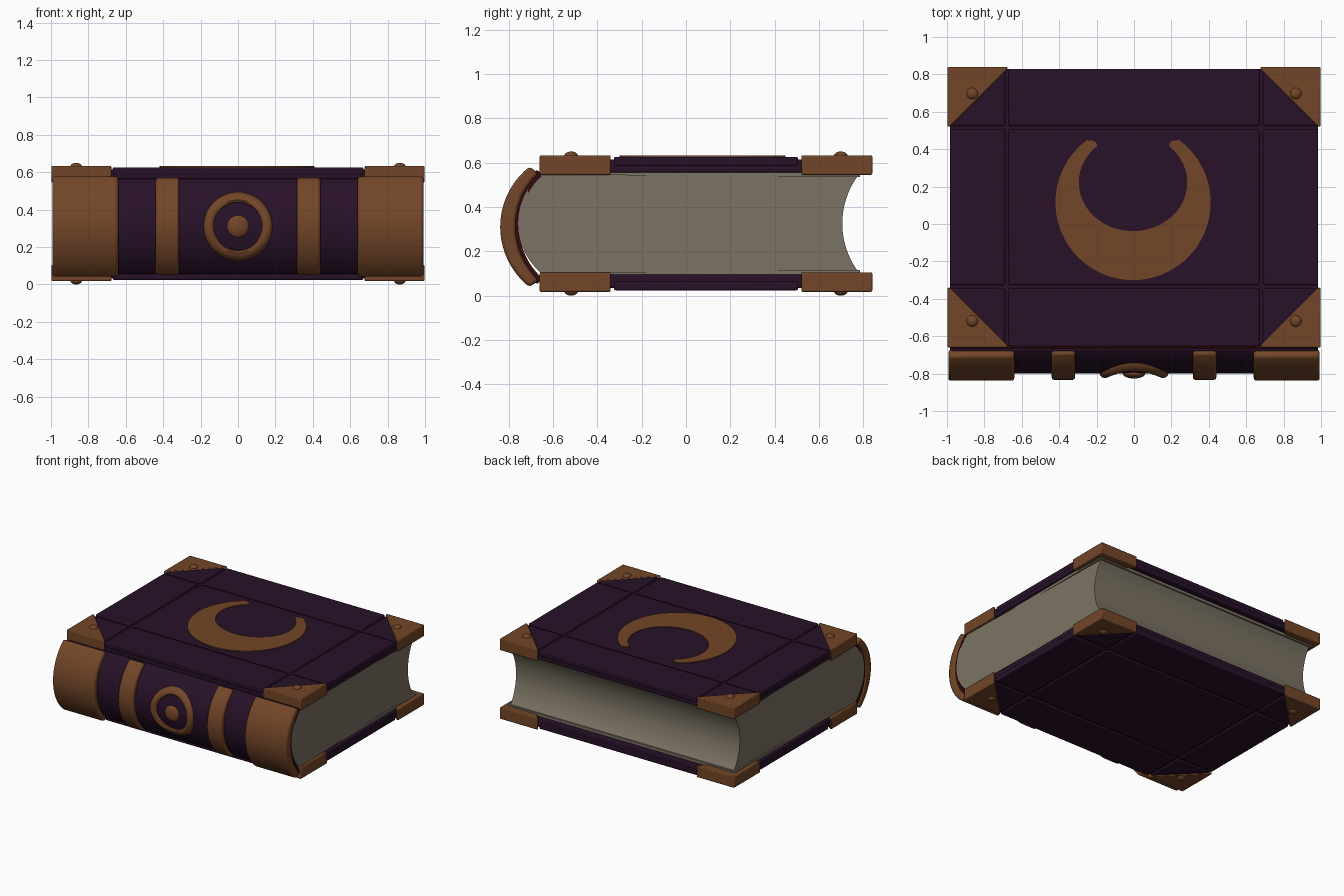
import bpy, bmesh, math
from mathutils import Vector

if "Cube" in bpy.data.objects:
    bpy.data.objects.remove(bpy.data.objects["Cube"])


def material(name, rgb):
    m = bpy.data.materials.new(name)
    m.diffuse_color = (*rgb, 1)
    m.use_nodes = True
    m.node_tree.nodes["Principled BSDF"].inputs["Base Color"].default_value = m.diffuse_color
    return m


PURPLE = material("dark purple cover", (0.021, 0.0055, 0.022))
BROWN = material("brown leather", (0.17, 0.061, 0.021))
PAPER = material("grey paper", (0.20, 0.172, 0.128))
MAROON = material("maroon lining", (0.035, 0.003, 0.004))
MID = 0.325       # mirror height of the two covers
SPINE_Z = 0.31    # middle height of the spine


def finish(ob, mat, bevel=0, segments=2):
    ob.data.materials.append(mat)
    bpy.ops.object.select_all(action='DESELECT')
    ob.select_set(True)
    bpy.context.view_layer.objects.active = ob
    if bevel:
        b = ob.modifiers.new("bevel", 'BEVEL')
        b.width, b.segments = bevel, segments
        b.limit_method, b.angle_limit = 'ANGLE', math.radians(40)
    bpy.ops.object.shade_smooth_by_angle(angle=math.radians(35))
    return ob


def prism(name, pts, lo, hi, mat, axis='Z', bevel=0):
    """Extrude an outline: (x, y) along Z, or (y, z) along X."""
    def place(p, h):
        return (p[0], p[1], h) if axis == 'Z' else (h, p[0], p[1])
    bm = bmesh.new()
    a = [bm.verts.new(place(p, lo)) for p in pts]
    b = [bm.verts.new(place(p, hi)) for p in pts]
    bm.faces.new(a)
    bm.faces.new(b)
    for i in range(len(pts)):
        j = (i + 1) % len(pts)
        bm.faces.new((a[i], a[j], b[j], b[i]))
    bmesh.ops.recalc_face_normals(bm, faces=bm.faces)
    me = bpy.data.meshes.new(name)
    bm.to_mesh(me)
    bm.free()
    ob = bpy.data.objects.new(name, me)
    bpy.context.collection.objects.link(ob)
    return finish(ob, mat, bevel)


def rect(x0, x1, y0, y1):
    return [(x0, y0), (x1, y0), (x1, y1), (x0, y1)]


def dome(name, loc, scale, mat):
    bpy.ops.mesh.primitive_uv_sphere_add(segments=20, ring_count=10, location=loc)
    ob = bpy.context.object
    ob.name = name
    ob.scale = scale
    return finish(ob, mat)


def arc(front, end, half, zc=SPINE_Z, n=20):
    """Circular arc in (y, z) from the lower end, over the front, to the upper end."""
    sag = abs(end - front)
    r = (sag * sag + half * half) / (2 * sag)
    s = 1 if end > front else -1
    a = math.asin(min(1, half / r))
    return [(front + s * r * (1 - math.cos(t)), zc + r * math.sin(t))
            for t in [-a + 2 * a * i / n for i in range(n + 1)]]


def shell(name, outer, inner, x0, x1, mat, bevel=0.01):
    return prism(name, arc(*outer) + arc(*inner)[::-1], x0, x1, mat, 'X', bevel)


# covers, corners and rivets, top and bottom
XS = [(-0.985, -0.69), (-0.67, 0.67), (0.69, 0.985)]
YS = [(-0.655, -0.345), (-0.325, 0.505), (0.525, 0.83)]
for side, s in (("top", 1), ("bottom", -1)):
    def span(a, b):
        return sorted((MID + s * a, MID + s * b))
    prism(side + "_cover_board", rect(-0.983, 0.983, -0.653, 0.828),
          *span(0.23, 0.29), PURPLE, bevel=0.006)
    for x0, x1 in XS:
        for y0, y1 in YS:
            prism(side + "_cover_panel", rect(x0, x1, y0, y1),
                  *span(0.26, 0.301), PURPLE, bevel=0.007)
    prism(side + "_endpaper", rect(-0.965, 0.965, -0.65, 0.785),
          *span(0.21, 0.231), PAPER)
    for sx in (-1, 1):
        for yc, sy in ((0.84, 1), (-0.66, -1)):
            off = [(0, 0), (0.32, 0), (0.32, 0.012), (0.012, 0.32), (0, 0.32)]
            pts = [(sx * (0.997 - u), yc - sy * v) for u, v in off]
            prism(side + "_corner_guard", pts, *span(0.22, 0.308), BROWN, bevel=0.01)
            dome(side + "_corner_rivet", (sx * 0.865, yc - sy * 0.142, MID + s * 0.305),
                 (0.031, 0.031, 0.02), BROWN)

# page block: rounded at the spine, hollow at the fore edge
fore = arc(0.705, 0.775, 0.215, MID)
block = arc(-0.757, -0.655, 0.222, MID) + fore[::-1]
pages = prism("page_block", block, -1, 1, PAPER, 'X')
for v in pages.data.vertices:
    v.co.x *= 0.985 - 0.035 * (v.co.y + 0.757) / 1.53

# spine with lining, end caps and bands
shell("spine", (-0.80, -0.668, 0.26), (-0.765, -0.655, 0.225), -0.98, 0.98, PURPLE)
shell("spine_lining", (-0.772, -0.664, 0.252), (-0.752, -0.652, 0.228), -0.984, 0.984, MAROON, 0)
for s in (-1, 1):
    shell("spine_end_cap", (-0.838, -0.705, 0.272), (-0.768, -0.665, 0.24),
          *sorted((s * 0.64, s * 0.993)), BROWN, 0.014)
    shell("spine_band", (-0.833, -0.69, 0.265), (-0.775, -0.67, 0.24),
          *sorted((s * 0.315, s * 0.44)), BROWN, 0.012)

# ring and button, bent onto the spine curve
bpy.ops.mesh.primitive_torus_add(major_radius=0.156, minor_radius=0.028,
                                 major_segments=48, minor_segments=12)
ring = bpy.context.object
ring.name = "spine_ring"
for v in ring.data.vertices:
    x, d, z = v.co.x, v.co.z, v.co.y
    v.co = Vector((x, -0.482 - math.sqrt(0.318 ** 2 - z * z) - d * 0.85, SPINE_Z + z))
ring.data.flip_normals() if ring.data.polygons[0].normal.dot(
    ring.data.polygons[0].center - Vector((0.156, -0.8, SPINE_Z))) < 0 else None
finish(ring, BROWN)
dome("spine_button", (0, -0.80, SPINE_Z), (0.06, 0.026, 0.06), BROWN)

# crescent on the top cover
CX, CY = -0.005, 0.115
t0 = math.atan2(0.333, 0.247)
sweep = math.pi + 2 * t0
outer = [(CX + 0.415 * math.cos(t), CY + 0.415 * math.sin(t))
         for t in [t0 - sweep * i / 56 for i in range(57)]]
u0 = math.asin(0.195 / 0.26)
sweep = math.pi + 2 * u0
inner = [(CX + 0.29 * math.cos(t), 0.222 + 0.26 * math.sin(t))
         for t in [u0 - sweep * i / 48 for i in range(49)]]
tip = [(-0.222, 0.446), (-0.203, 0.437)]
outline = outer + tip + inner[::-1] + [(-0.01 - x, y) for x, y in tip[::-1]]
prism("crescent", outline, 0.615, 0.633, BROWN)
